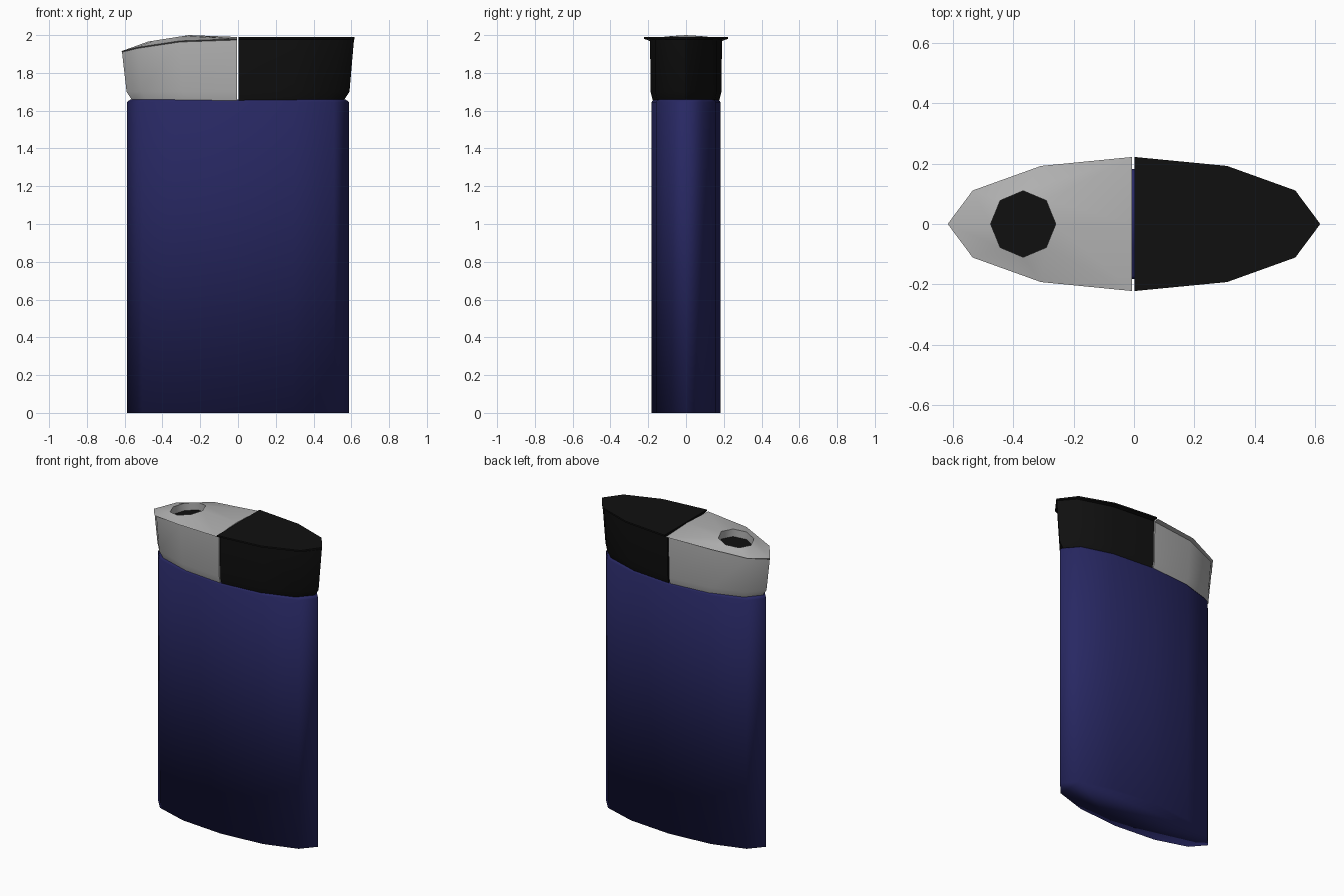
import bpy, bmesh, math

if "Cube" in bpy.data.objects:
    bpy.data.objects.remove(bpy.data.objects["Cube"])


def material(name, col):
    m = bpy.data.materials.new(name)
    m.diffuse_color = (*col, 1)
    m.use_nodes = True
    m.node_tree.nodes["Principled BSDF"].inputs["Base Color"].default_value = m.diffuse_color
    return m


BLUE = material("navy blue", (0.021, 0.021, 0.125))
GREY = material("light grey", (0.45, 0.45, 0.45))
BLACK = material("black", (0.005, 0.005, 0.005))


def finish(bm, name, mats, angle):
    """Turn the bmesh into a smooth object, keeping edges above the angle sharp."""
    bmesh.ops.recalc_face_normals(bm, faces=bm.faces)
    for f in bm.faces:
        f.smooth = True
    for e in bm.edges:
        e.smooth = len(e.link_faces) == 2 and e.calc_face_angle() < math.radians(angle)
    me = bpy.data.meshes.new(name)
    bm.to_mesh(me)
    bm.free()
    for m in mats:
        me.materials.append(m)
    ob = bpy.data.objects.new(name, me)
    bpy.context.collection.objects.link(ob)
    return ob


def loft(bm, loops):
    """Join point loops with quads; returns the vertex loops."""
    vs = [[bm.verts.new(p) for p in lp] for lp in loops]
    for a, b in zip(vs, vs[1:]):
        n = len(a)
        for i in range(n):
            j = (i + 1) % n
            bm.faces.new((a[i], a[j], b[j], b[i]))
    return vs


# fuel body: twelve-sided oval
bm = bmesh.new()
rings = [(0.587, 0.182, 0), (0.587, 0.182, 1.645), (0.57, 0.173, 1.66)]
vs = loft(bm, [[(rx * math.cos(k * math.pi / 6), ry * math.sin(k * math.pi / 6), z)
                for k in range(12)] for rx, ry, z in rings])
bm.faces.new(vs[0])
bm.faces.new(vs[-1])
finish(bm, "fuel_body", [BLUE], 180)


# half ovals shared by both parts of the head
def half_loop(rx, ry, z, side, gap, zmid=None):
    """Eight points: middle of the flat cut, then round the half oval."""
    zf = z if callable(z) else (lambda x: z)
    pts = [(side * gap, 0, zf(0) if zmid is None else zmid)]
    for k in range(7):
        a = math.pi / 2 - k * math.pi / 6
        x = max(rx * math.cos(a), gap)
        pts.append((side * x, ry * math.sin(a), zf(x)))
    return pts


LOWER = [(0.558, 0.175, 1.652), (0.59, 0.188, 1.70)]


def rim_z(x):
    """Height of the guard rim, falling towards the tip."""
    return 1.98 - 0.065 * (x / 0.617) ** 2.6


# thumb button: black half
bm = bmesh.new()
rings = LOWER + [(0.614, 0.19, 1.976), (0.617, 0.222, 1.98), (0.617, 0.222, 1.99)]
vs = loft(bm, [half_loop(rx, ry, z, 1, 0.002) for rx, ry, z in rings])
bm.faces.new(vs[0])
bm.faces.new(vs[-1])
finish(bm, "thumb_button", [BLACK], 40)

# flame guard: grey half with an eight-sided flame hole
bm = bmesh.new()
loops = [half_loop(rx, ry, z, -1, 0.006) for rx, ry, z in LOWER]
loops.append(half_loop(0.614, 0.19, lambda x: rim_z(x) - 0.006, -1, 0.006))
loops.append(half_loop(0.617, 0.222, rim_z, -1, 0.006, 1.99))
for drop in (0, 0.05):
    loops.append([(-0.367 + 0.108 * math.cos(k * math.pi / 4),
                   0.11 * math.sin(k * math.pi / 4),
                   1.983 + 0.017 * math.cos(k * math.pi / 4) - drop) for k in range(8)])
vs = loft(bm, loops)
bm.faces.new(vs[0])
bm.faces.new(vs[-1]).material_index = 1   # dark floor of the flame hole
finish(bm, "flame_guard", [GREY, BLACK], 50)
